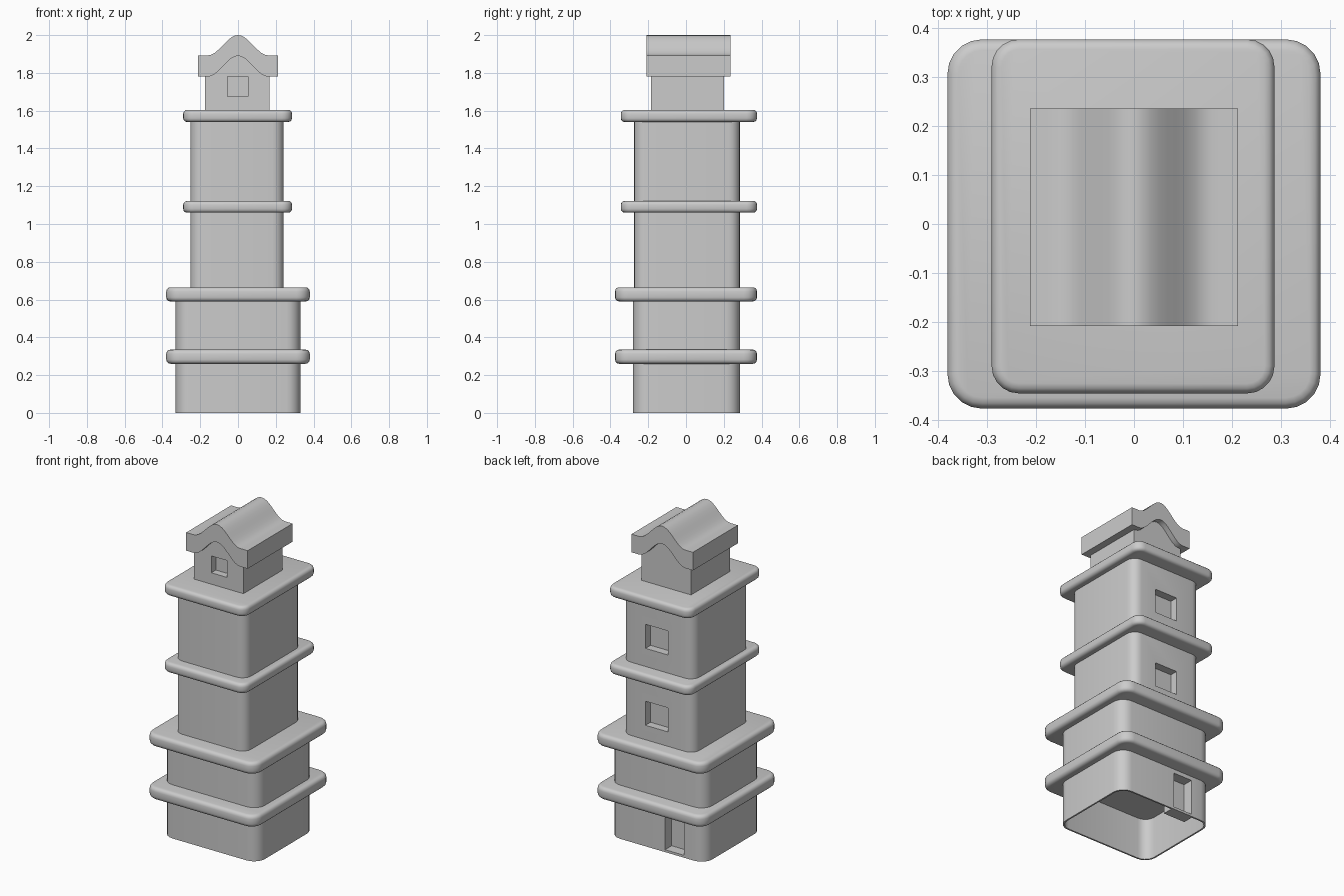
import bpy, bmesh, math

if "Cube" in bpy.data.objects:
    bpy.data.objects.remove(bpy.data.objects["Cube"])


def finish(name, bm):
    bmesh.ops.recalc_face_normals(bm, faces=bm.faces)
    mesh = bpy.data.meshes.new(name)
    bm.to_mesh(mesh)
    bm.free()
    ob = bpy.data.objects.new(name, mesh)
    bpy.context.collection.objects.link(ob)
    return ob


def rounded_box(name, xs, ys, zs, corner=0.0, rim=0.0):
    bm = bmesh.new()
    bmesh.ops.create_cube(bm, size=1)
    for v in bm.verts:
        for i, (lo, hi) in enumerate((xs, ys, zs)):
            v.co[i] = lo if v.co[i] < 0 else hi
    if corner:
        upright = [e for e in bm.edges
                   if abs(e.verts[0].co.z - e.verts[1].co.z) > 1e-4]
        bmesh.ops.bevel(bm, geom=upright, offset=corner, segments=5,
                        profile=0.5, affect='EDGES')
    if rim:
        level = [e for e in bm.edges
                 if abs(e.verts[0].co.z - e.verts[1].co.z) < 1e-4]
        bmesh.ops.bevel(bm, geom=level, offset=rim, segments=3,
                        profile=0.5, affect='EDGES')
    return finish(name, bm)


def extrude_y(name, profile, y0, y1):
    bm = bmesh.new()
    face = bm.faces.new([bm.verts.new((x, y0, z)) for x, z in profile])
    ext = bmesh.ops.extrude_face_region(bm, geom=[face])
    for v in ext['geom']:
        if isinstance(v, bmesh.types.BMVert):
            v.co.y = y1
    return finish(name, bm)


def cut(target, cutter):
    mod = target.modifiers.new('cut', 'BOOLEAN')
    mod.operation = 'DIFFERENCE'
    mod.solver = 'EXACT'
    mod.object = cutter
    bpy.context.view_layer.objects.active = target
    bpy.ops.object.modifier_apply(modifier=mod.name)
    bpy.data.objects.remove(cutter)


def swoop(x, base, rise, half=0.16):
    # bell-shaped roof curve
    return base + rise * 0.5 * (1 + math.cos(math.pi * min(abs(x) / half, 1)))


# base storey: thin walls, open underneath, with a door niche at the back
base = rounded_box('base_storey', (-0.33, 0.33), (-0.28, 0.285), (0, 0.30), 0.075)
hollow = rounded_box('hollow', (-0.32, 0.32), (-0.27, 0.275), (-0.1, 0.26), 0.065)
cut(hollow, rounded_box('door_lining', (-0.195, -0.045), (0.21, 0.4), (-0.2, 0.4)))
cut(base, hollow)
cut(base, rounded_box('door_niche', (-0.185, -0.055), (0.22, 0.4), (0.015, 0.235)))

# second storey
second = rounded_box('second_storey', (-0.33, 0.33), (-0.28, 0.285),
                     (0.30, 0.63), 0.075)

# tower storeys with back windows
tower = [second, base]
for label, z0, z1, zw in (('third', 0.63, 1.09, 0.83), ('fourth', 1.09, 1.57, 1.31)):
    storey = rounded_box(label + '_storey', (-0.252, 0.242), (-0.275, 0.285),
                         (z0, z1), 0.06)
    cut(storey, rounded_box('window', (-0.075, 0.08), (0.235, 0.4),
                            (zw - 0.075, zw + 0.075)))
    tower.append(storey)

# wide and narrow ledges between storeys
for label, z0, z1 in (('lower', 0.26, 0.335), ('upper', 0.59, 0.665)):
    tower.append(rounded_box(label + '_wide_ledge', (-0.38, 0.38), (-0.376, 0.376),
                             (z0, z1), 0.07, 0.022))
for label, z0, z1 in (('lower', 1.06, 1.122), ('upper', 1.54, 1.604)):
    tower.append(rounded_box(label + '_narrow_ledge', (-0.29, 0.286), (-0.345, 0.376),
                             (z0, z1), 0.055, 0.02))

# top house with gable ends and a front window
n = 24
xs = [-0.175 + 0.342 * i / n for i in range(n + 1)]
house = extrude_y('top_house', [(-0.175, 1.59), (0.167, 1.59)]
                  + [(x, swoop(x, 1.80, 0.11)) for x in reversed(xs)], -0.185, 0.20)
cut(house, rounded_box('front_window', (-0.055, 0.052), (-0.3, -0.14), (1.675, 1.78)))
tower.append(house)

# swooping roof
xs = [-0.212 + 0.424 * i / n for i in range(n + 1)]
top = [(x, swoop(x, 1.893, 0.107)) for x in xs]
under = [(x, swoop(x, 1.78, 0.11)) for x in reversed(xs)]
tower.append(extrude_y('roof', top + under, -0.208, 0.235))

# smooth shading with sharp edges kept
bpy.ops.object.select_all(action='DESELECT')
for ob in tower:
    ob.select_set(True)
bpy.context.view_layer.objects.active = tower[0]
bpy.ops.object.shade_smooth_by_angle(angle=math.radians(35))
